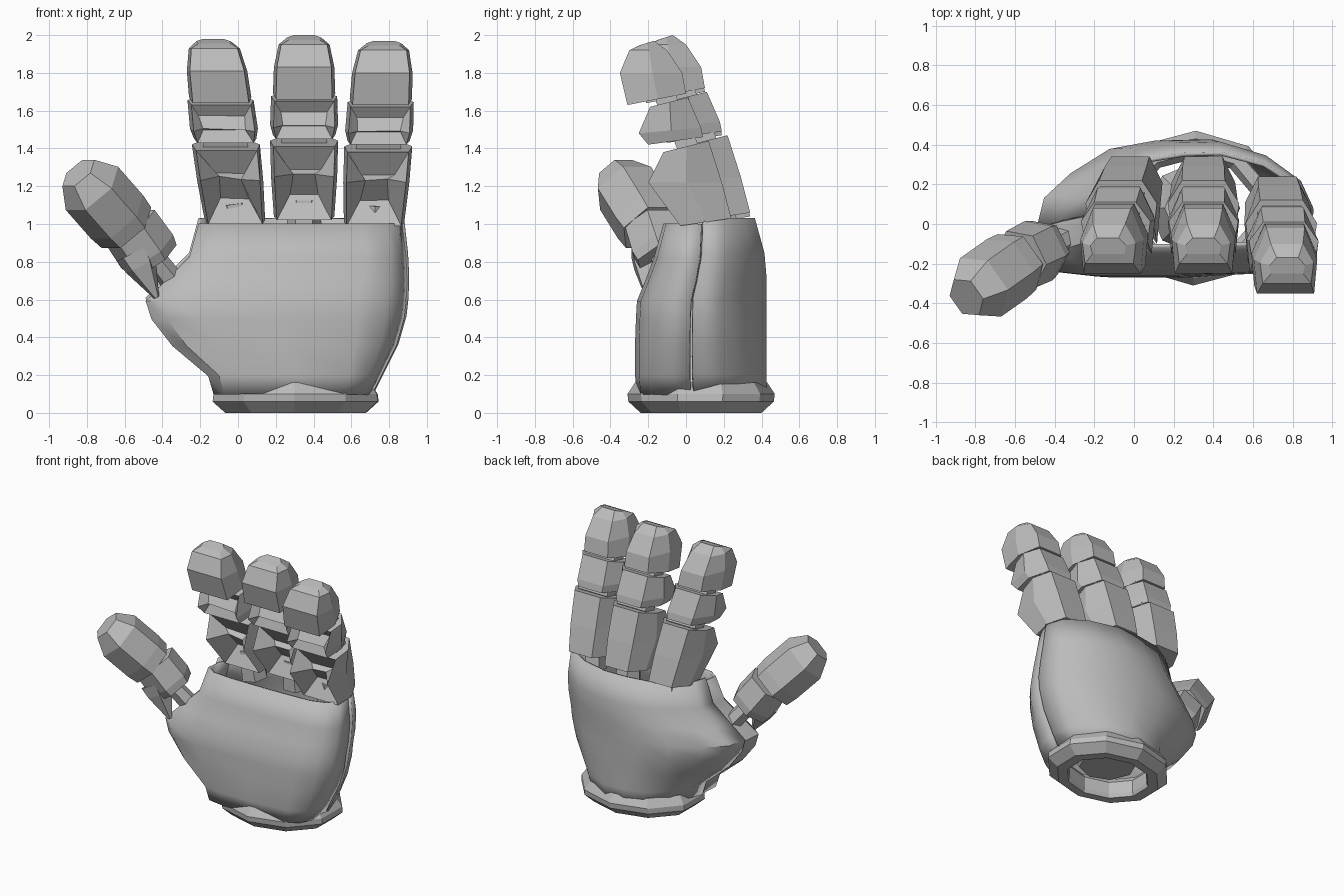
import bpy, bmesh, math
from mathutils import Vector

if "Cube" in bpy.data.objects:
    bpy.data.objects.remove(bpy.data.objects["Cube"])

grey = bpy.data.materials.new("plain grey")
grey.use_nodes = True
grey.diffuse_color = (0.5, 0.5, 0.5, 1)
grey.node_tree.nodes["Principled BSDF"].inputs["Base Color"].default_value = (0.5, 0.5, 0.5, 1)


def loft(name, rings, closed=True, caps=True, recess=None, smooth=False, thick=0):
    """Skin a list of equal-length point rings; optionally hollow one side strip."""
    bm = bmesh.new()
    rows = [[bm.verts.new(p) for p in ring] for ring in rings]
    n = len(rows[0])
    strip = []
    for a, b in zip(rows, rows[1:]):
        for i in range(n if closed else n - 1):
            j = (i + 1) % n
            face = bm.faces.new((a[i], a[j], b[j], b[i]))
            if i == 0:
                strip.append(face)
    if caps:
        bm.faces.new(rows[0][::-1])
        bm.faces.new(rows[-1])
    bmesh.ops.recalc_face_normals(bm, faces=bm.faces)
    if recess:
        bmesh.ops.inset_region(bm, faces=strip, thickness=recess[0], depth=-recess[1])
    mesh = bpy.data.meshes.new(name)
    bm.to_mesh(mesh)
    bm.free()
    mesh.materials.append(grey)
    obj = bpy.data.objects.new(name, mesh)
    bpy.context.collection.objects.link(obj)
    if thick:
        solid = obj.modifiers.new("thickness", 'SOLIDIFY')
        solid.thickness, solid.offset = thick, 0
    if smooth:
        bpy.ops.object.select_all(action='DESELECT')
        obj.select_set(True)
        bpy.context.view_layer.objects.active = obj
        bpy.ops.object.shade_smooth_by_angle(angle=math.radians(35))
    return obj


def tube(name, start, end, radii, sides=6):
    """Faceted prism from start to end; radii are (fraction, radius) pairs."""
    start, end = Vector(start), Vector(end)
    turn = (end - start).to_track_quat('Z', 'Y')
    rings = []
    for t, r in radii:
        ring = [Vector((r * math.cos(k * math.tau / sides), r * math.sin(k * math.tau / sides), 0))
                for k in range(sides)]
        rings.append([start.lerp(end, t) + turn @ p for p in ring])
    return loft(name, rings)


# Palm outline: fractions across the hand and from front to back
FRONT = [(1, .42), (.98, .24), (.93, .11), (.82, .03), (.5, 0), (.2, 0), (.06, .03),
         (0, .12), (.01, .32), (.04, .5)]
BACK = [(.01, .36), (.035, .57), (.13, .75), (.27, .93), (.43, .99), (.6, 1), (.8, .88),
        (.95, .66), (1, .44)]
# Height, thumb side, outer side, front, back
LEVELS = [(.1, -.12, .7, -.25, .41), (.2, -.15, .75, -.26, .41), (.36, -.34, .83, -.26, .41),
          (.5, -.45, .87, -.255, .41), (.59, -.48, .88, -.25, .41), (.7, -.37, .885, -.205, .41),
          (.82, -.25, .88, -.16, .4), (1.0, -.2, .86, -.11, .35)]


def palm_ring(outline, level, size=1, lift=0):
    z, x0, x1, y0, y1 = level
    cx, cy = (x0 + x1) / 2, (y0 + y1) / 2
    return [(cx + (u - .5) * (x1 - x0) * size, cy + (v - .5) * (y1 - y0) * size, z + lift)
            for u, v in outline]


loft("palm_front_shell", [palm_ring(FRONT, l) for l in LEVELS], closed=False, caps=False,
     smooth=True, thick=.02)
loft("palm_back_shell", [palm_ring(BACK, l, 1.02, .03 * l[0]) for l in LEVELS], closed=False,
     caps=False, smooth=True, thick=.02)
tube("wrist_core", (.305, .08, .1), (.305, .08, .3), [(0, .2), (.3, .23), (1, .15)], 8)

# Wrist cuff, a faceted ring with a wide opening underneath
cuff = []
for z, rx, ry in [(.12, .3, .25), (.03, .3, .25), (0, .31, .26), (0, .39, .32), (.06, .46, .385),
                  (.1, .455, .39), (.16, .41, .35), (.16, .33, .28), (.12, .3, .25)]:
    cuff.append([(.305 + rx * math.cos(k * math.tau / 10 + .3),
                  .08 + ry * math.sin(k * math.tau / 10 + .3), z) for k in range(10)])
loft("wrist_cuff", cuff, caps=False)

# Finger segments: front y, z, back y, z, half width
SEGMENTS = {
    "lower": [(-.03, .99, .24, 1.03, .16), (-.2, 1.22, .19, 1.22, .175), (-.12, 1.38, .12, 1.44, .18)],
    "middle": [(-.2, 1.42, .09, 1.46, .165), (-.25, 1.48, .08, 1.51, .18), (-.19, 1.62, .01, 1.67, .175)],
    "tip": [(-.31, 1.63, .0, 1.69, .165), (-.35, 1.8, -.02, 1.8, .16), (-.3, 1.92, -.1, 1.92, .135),
            (-.25, 1.945, -.17, 1.97, .09)],
}
RECESS = {"lower": (.1, .13), "middle": (.05, .06), "tip": None}
# Base x, lean, shift back, shift up
FINGERS = {"index": (-.015, -.12, .1, .01), "middle_finger": (.35, 0, .1, .03), "outer": (.72, .055, 0, 0)}

for finger, (x, lean, dy, dz) in FINGERS.items():
    def place(px, y, z):
        return (x + lean * (z - 1) + px, y + dy, z + dz)

    for part, profile in SEGMENTS.items():
        rings = []
        for fy, fz, by, bz, w in profile:
            my, mz = fy + .52 * (by - fy), fz + .52 * (bz - fz)
            rings.append([place(-w * .9, fy, fz), place(w * .9, fy, fz), place(w, my, mz),
                          place(w * .6, by, bz), place(-w * .6, by, bz), place(-w, my, mz)])
        loft(f"{finger}_{part}", rings, recess=RECESS[part])
    # Knuckle pins and the stub into the palm
    for k, (y, z) in enumerate([(.0, 1.43), (-.1, 1.65)]):
        tube(f"{finger}_knuckle_{k + 1}", place(-.12, y, z), place(.12, y, z), [(0, .06), (1, .06)], 8)
    tube(f"{finger}_stub", place(0, .1, .88), place(0, .08, 1.1), [(0, .1), (1, .08)])

# Thumb, with a prong on the lower segment reaching down to the palm
tube("thumb_stub", (-.27, -.04, .6), (-.46, -.14, .84), [(0, .07), (1, .06)])
tube("thumb_prong", (-.55, -.2, .85), (-.43, -.2, .61), [(0, .11), (.3, .09), (1, .015)], 5)
tube("thumb_lower", (-.45, -.12, .81), (-.575, -.18, .99), [(0, .15), (.25, .165), (1, .16)])
tube("thumb_tip", (-.59, -.19, .98), (-.845, -.37, 1.27), [(0, .17), (.2, .18), (.72, .18), (1, .11)])
